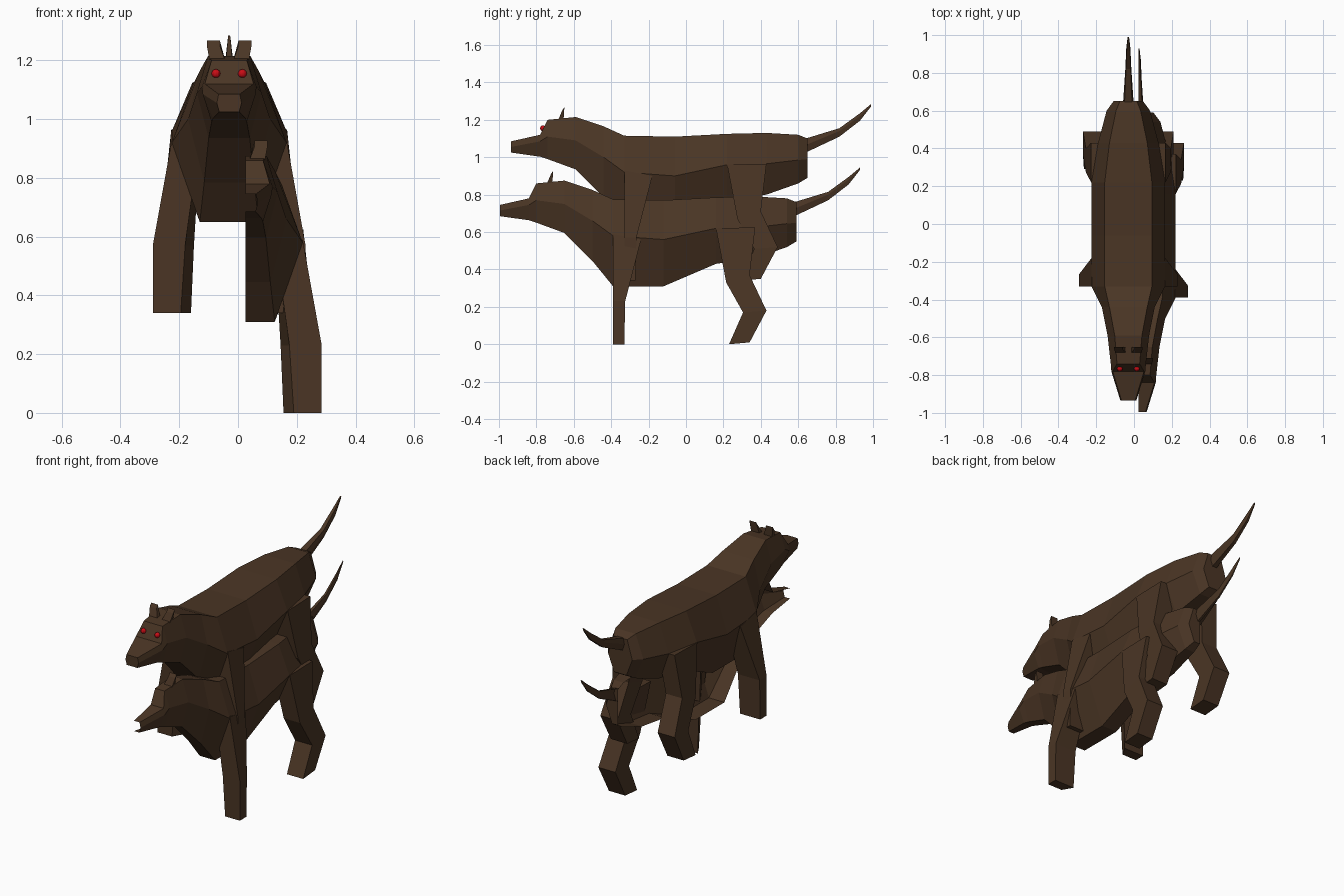
import bpy, bmesh

if "Cube" in bpy.data.objects:
    bpy.data.objects.remove(bpy.data.objects["Cube"])

def material(name, rgb):
    m = bpy.data.materials.new(name)
    m.diffuse_color = (*rgb, 1)
    m.use_nodes = True
    m.node_tree.nodes["Principled BSDF"].inputs["Base Color"].default_value = m.diffuse_color
    return m

BROWN = material("dark_brown", (0.069, 0.036, 0.018))
RED = material("eye_red", (0.6, 0.004, 0.008))
UPPER = (-0.03, 0, 0)          # whole animal, mirrored
LOWER = (0.025, -0.06, -0.34)  # open half of the same animal


def finish(name, bm, loc, mirror, mat=BROWN):
    me = bpy.data.meshes.new(name)
    bm.to_mesh(me)
    bm.free()
    me.materials.append(mat)
    ob = bpy.data.objects.new(name, me)
    ob.location = loc
    bpy.context.collection.objects.link(ob)
    if mirror:
        md = ob.modifiers.new("mirror", 'MIRROR')
        md.use_clip = True
        md.merge_threshold = 0.0005
    return ob


def half_shell(rows, front_cap):
    """Right half of a body from rows (y, top z, top w, mid z, mid w, low z, low w)."""
    bm = bmesh.new()
    rings = [[bm.verts.new(p) for p in ((0, y, zt), (wt, y, zt), (wm, y, zm), (wb, y, zb), (0, y, zb))]
             for y, zt, wt, zm, wm, zb, wb in rows]
    for a, b in zip(rings, rings[1:]):
        for i in range(4):
            bm.faces.new((a[i], a[i + 1], b[i + 1], b[i]))
    bm.faces.new(rings[-1])
    if front_cap:
        bm.faces.new(rings[0][::-1])
    return bm


def limb(rows):
    """Four-sided limb from rows (inner x, outer x, front y, back y, front z, back z, front inset)."""
    bm = bmesh.new()
    rings = [[bm.verts.new(p) for p in ((xi + c, yf, zf), (xo, yf, zf), (xo, yb, zb), (xi, yb, zb))]
             for xi, xo, yf, yb, zf, zb, c in rows]
    for a, b in zip(rings, rings[1:]):
        for i in range(4):
            j = (i + 1) % 4
            bm.faces.new((a[i], a[j], b[j], b[i]))
    bm.faces.new(rings[0])
    bm.faces.new(rings[-1])
    bmesh.ops.recalc_face_normals(bm, faces=bm.faces)
    return bm


# head, neck and torso sections
BODY = [
    (-0.935, 1.085, 0.036, 1.055, 0.042, 1.025, 0.034),
    (-0.78, 1.12, 0.083, 1.085, 0.09, 1.003, 0.055),
    (-0.74, 1.2, 0.06, 1.11, 0.093, 0.99, 0.06),
    (-0.59, 1.215, 0.072, 1.09, 0.11, 0.935, 0.07),
    (-0.44, 1.165, 0.10, 1.0, 0.14, 0.785, 0.085),
    (-0.33, 1.115, 0.125, 0.92, 0.195, 0.65, 0.10),
    (-0.06, 1.11, 0.125, 0.90, 0.195, 0.65, 0.10),
    (0.22, 1.125, 0.125, 0.96, 0.195, 0.77, 0.10),
    (0.43, 1.13, 0.10, 0.965, 0.16, 0.80, 0.09),
    (0.60, 1.12, 0.065, 0.985, 0.115, 0.86, 0.06),
    (0.65, 1.10, 0.045, 0.99, 0.078, 0.89, 0.04),
]
TAIL = [
    (0.64, 1.10, 0.02, 1.065, 0.028, 1.025, 0.015),
    (0.82, 1.155, 0.012, 1.14, 0.016, 1.11, 0.01),
    (0.93, 1.235, 0.008, 1.22, 0.011, 1.195, 0.007),
    (0.99, 1.285, 0.003, 1.28, 0.004, 1.272, 0.002),
]
FRONT_LEG = [
    (0.10, 0.195, -0.33, -0.18, 0.93, 0.90, 0.0),
    (0.12, 0.26, -0.33, -0.265, 0.57, 0.57, 0.03),
    (0.13, 0.26, -0.33, -0.27, 0.34, 0.34, 0.035),
]
HIND_LEG = [
    (0.09, 0.197, 0.22, 0.43, 0.96, 0.965, 0.0),
    (0.12, 0.225, 0.275, 0.40, 0.67, 0.71, 0.0),
    (0.13, 0.24, 0.365, 0.49, 0.51, 0.52, 0.0),
    (0.13, 0.235, 0.29, 0.40, 0.34, 0.35, 0.0),
]
EAR = [
    (0.012, 0.066, -0.685, -0.655, 1.195, 1.195, 0.0),
    (0.032, 0.076, -0.662, -0.65, 1.25, 1.268, 0.0),
]

for prefix, loc, whole in (("upper", UPPER, True), ("lower", LOWER, False)):
    finish(prefix + "_body", half_shell(BODY, whole), loc, whole)
    finish(prefix + "_tail", half_shell(TAIL, False), loc, whole)
    finish(prefix + "_front_leg", limb(FRONT_LEG), loc, whole)
    finish(prefix + "_hind_leg", limb(HIND_LEG), loc, whole)
    finish(prefix + "_ear", limb(EAR), loc, whole)

# red eyes on the upper head
eye = bmesh.new()
bmesh.ops.create_uvsphere(eye, u_segments=12, v_segments=8, radius=0.015)
bmesh.ops.translate(eye, verts=eye.verts, vec=(0.045, -0.765, 1.155))
finish("eyes", eye, UPPER, True, RED)
